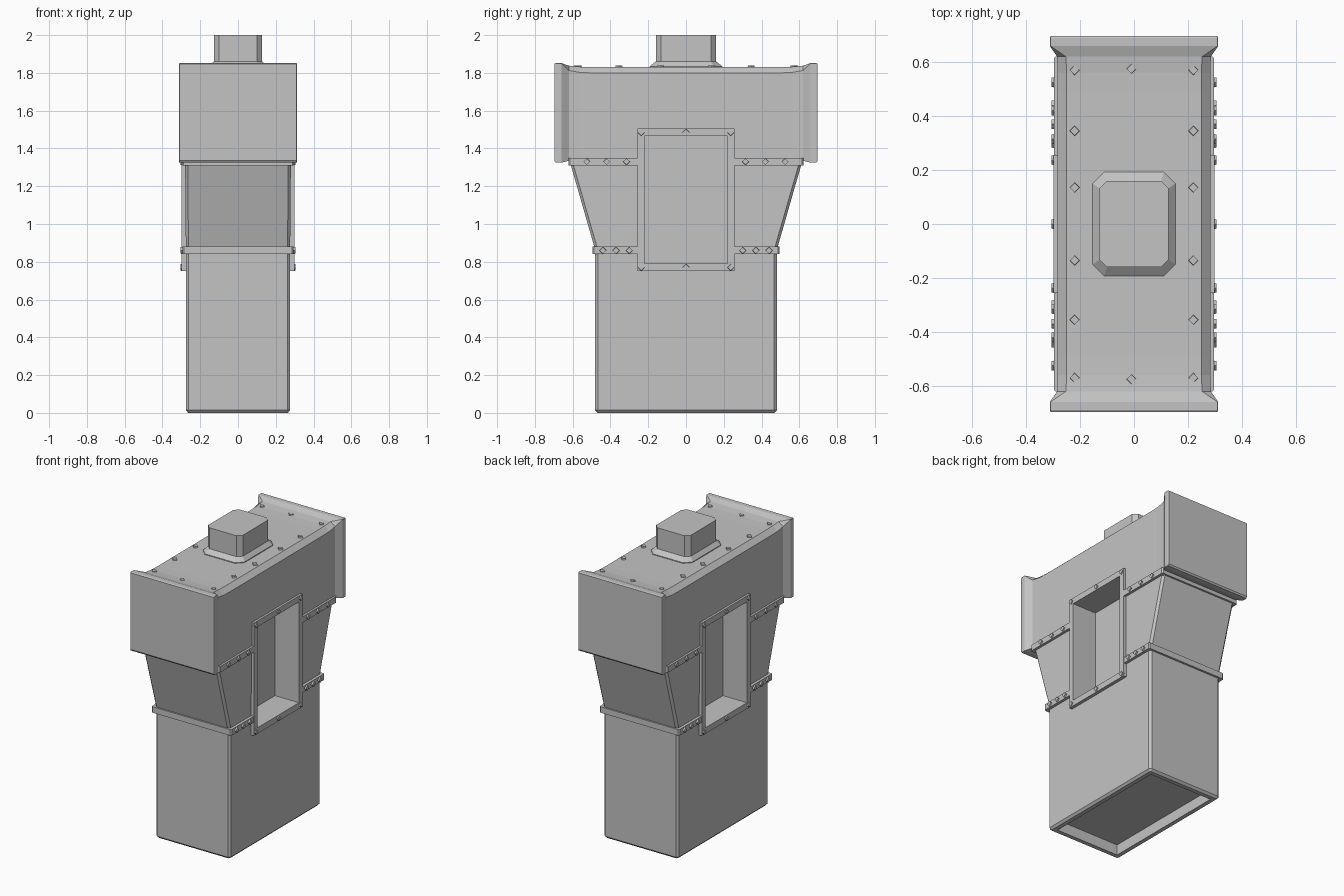
import bpy, bmesh, math
from mathutils import Matrix

old = bpy.data.objects.get("Cube")
if old:
    bpy.data.objects.remove(old, do_unlink=True)

grey = bpy.data.materials.new("plain grey")
grey.use_nodes = True
COLOUR = (0.55, 0.55, 0.55, 1)
grey.diffuse_color = COLOUR
next(n for n in grey.node_tree.nodes if n.type == 'BSDF_PRINCIPLED').inputs["Base Color"].default_value = COLOUR


def finish(name, bm):
    bmesh.ops.recalc_face_normals(bm, faces=bm.faces[:])
    mesh = bpy.data.meshes.new(name)
    bm.to_mesh(mesh)
    bm.free()
    mesh.materials.append(grey)
    ob = bpy.data.objects.new(name, mesh)
    bpy.context.collection.objects.link(ob)
    return ob


def loft(name, rings):
    """Skin a stack of equal-length point rings and cap both ends."""
    bm = bmesh.new()
    loops = [[bm.verts.new(p) for p in ring] for ring in rings]
    n = len(loops[0])
    for a, b in zip(loops, loops[1:]):
        for i in range(n):
            j = (i + 1) % n
            bm.faces.new((a[i], a[j], b[j], b[i]))
    bm.faces.new(loops[0])
    bm.faces.new(loops[-1])
    return finish(name, bm)


def rect(x, y, z, cut=0.0):
    """Horizontal rectangle ring with chamfered corners."""
    if not cut:
        return [(-x, -y, z), (x, -y, z), (x, y, z), (-x, y, z)]
    c = cut
    return [(-x + c, -y, z), (x - c, -y, z), (x, -y + c, z), (x, y - c, z),
            (x - c, y, z), (-x + c, y, z), (-x, y - c, z), (-x, -y + c, z)]


def box(name, x0, x1, y0, y1, z0, z1):
    return loft(name, [[(x0, y0, z), (x1, y0, z), (x1, y1, z), (x0, y1, z)] for z in (z0, z1)])


def subtract(ob, cutters):
    bpy.ops.object.select_all(action='DESELECT')
    bpy.context.view_layer.objects.active = ob
    ob.select_set(True)
    for c in cutters:
        mod = ob.modifiers.new("cut", 'BOOLEAN')
        mod.operation = 'DIFFERENCE'
        mod.solver = 'EXACT'
        mod.object = c
        bpy.ops.object.modifier_apply(modifier=mod.name)


# Cutters: a pocket on each broad side and the hollow under the base
pockets = [box("pocket_cutter", min(s * 0.12, s * 0.5), max(s * 0.12, s * 0.5),
               -0.22, 0.22, 0.79, 1.465) for s in (-1, 1)]
hollow = box("base_cutter", -0.235, 0.235, -0.44, 0.44, -0.1, 0.07)

# Lower casing with chamfered edges
lower = loft("lower_casing", [rect(0.263, 0.468, 0, 0.008), rect(0.276, 0.481, 0.014, 0.014),
                              rect(0.276, 0.481, 0.86, 0.014)])
subtract(lower, pockets + [hollow])

# Tapered middle section
middle = loft("tapered_casing", [rect(0.276, 0.48, 0.86, 0.014), rect(0.28, 0.615, 1.33, 0.014)])
subtract(middle, pockets)

# Two flanges around the joints
for name, x, y, z0, z1 in (("lower_flange", 0.295, 0.495, 0.84, 0.88),
                           ("upper_flange", 0.297, 0.622, 1.31, 1.35)):
    flange = loft(name, [rect(x, y, z, 0.008) for z in (z0, z1)])
    subtract(flange, pockets)


# Upper casing, flaring out into a broad plate at each end
def section(y, w, top, bottom, cx, cz):
    return [(-w, y, bottom), (w, y, bottom), (w, y, top - cz),
            (w - cx, y, top), (-w + cx, y, top), (-w, y, top - cz)]


half = [(0.49, 0.283, 1.83, 1.335, 0.033, 0.03), (0.56, 0.283, 1.832, 1.335, 0.033, 0.03),
        (0.62, 0.285, 1.838, 1.335, 0.033, 0.025), (0.66, 0.312, 1.852, 1.325, 0.002, 0.002),
        (0.69, 0.312, 1.852, 1.325, 0.002, 0.002), (0.697, 0.309, 1.848, 1.335, 0.002, 0.002)]
upper = loft("upper_casing", [section(-s[0], *s[1:]) for s in reversed(half)]
             + [section(*s) for s in half])
subtract(upper, pockets)

# Raised frame around each pocket
for s, side in ((1, "left"), (-1, "right")):
    frame = box(side + "_frame", min(s * 0.265, s * 0.298), max(s * 0.265, s * 0.298),
                -0.256, 0.256, 0.75, 1.505)
    subtract(frame, pockets)

for c in pockets + [hollow]:
    bpy.data.objects.remove(c, do_unlink=True)

# Outlet on the roof with a sloping collar
loft("roof_outlet", [rect(0.153, 0.192, 1.825, 0.042), rect(0.153, 0.192, 1.835, 0.042),
                     rect(0.128, 0.16, 1.86, 0.028), rect(0.128, 0.16, 2.0, 0.028)])


# Diamond-headed bolts
def bolts(name, matrices):
    bm = bmesh.new()
    for m in matrices:
        bmesh.ops.create_cone(bm, cap_ends=True, segments=4, radius1=0.02, radius2=0.017,
                              depth=0.016, matrix=m)
    return finish(name, bm)


bolts("roof_bolts", [Matrix.Translation((x, y, 1.831))
                     for x in (-0.22, 0.22) for y in (-0.57, -0.355, -0.135, 0.135, 0.345, 0.57)]
      + [Matrix.Translation((-0.01, y, 1.831)) for y in (-0.575, 0.575)])

for s, side in ((1, "left"), (-1, "right")):
    turn = Matrix.Rotation(s * math.pi / 2, 4, 'Y')
    spots = [(y, z) for z in (0.77, 1.485) for y in (-0.237, 0, 0.237)]
    for e in (-1, 1):
        spots += [(e * y, 1.33) for y in (0.315, 0.42, 0.525)]
        spots += [(e * y, 0.86) for y in (0.3, 0.37, 0.44)]
    bolts(side + "_bolts", [Matrix.Translation((s * 0.297, y, z)) @ turn for y, z in spots])
